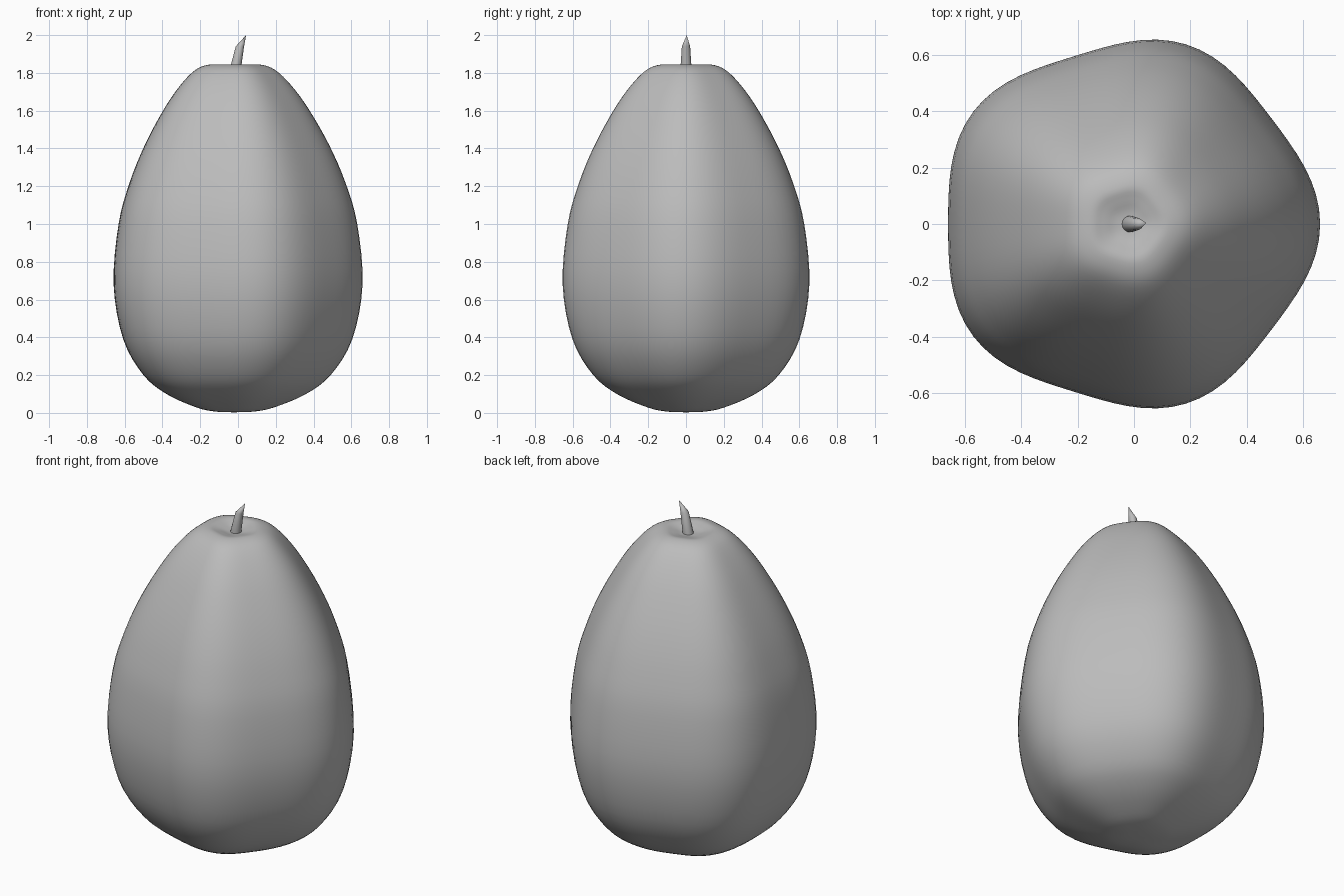
import bpy, bmesh, math
from mathutils import Vector

if "Cube" in bpy.data.objects:
    bpy.data.objects.remove(bpy.data.objects["Cube"])

grey = bpy.data.materials.new("plain grey")
grey.diffuse_color = (0.5, 0.5, 0.5, 1)
grey.use_nodes = True
grey.node_tree.nodes["Principled BSDF"].inputs["Base Color"].default_value = grey.diffuse_color


def smooth_path(pts, steps):
    """Catmull-Rom curve through the points."""
    p = [Vector(q) for q in pts]
    p = [2 * p[0] - p[1]] + p + [2 * p[-1] - p[-2]]
    out = []
    for i in range(1, len(p) - 2):
        a, b, c, d = p[i - 1:i + 3]
        for s in range(steps):
            t = s / steps
            out.append(0.5 * (2 * b + (c - a) * t + (2 * a - 5 * b + 4 * c - d) * t * t
                              + (3 * b - a - 3 * c + d) * t ** 3))
    return out + [p[-2]]


def skin(name, rings, start, end, angle):
    """Bridge rings of points and close both ends to a point."""
    bm = bmesh.new()
    loops = [[bm.verts.new(c) for c in r] for r in rings]
    n = len(loops[0])
    for a, b in zip(loops, loops[1:]):
        for i in range(n):
            j = (i + 1) % n
            bm.faces.new((a[i], a[j], b[j], b[i]))
    for loop, pole in ((loops[0], start), (loops[-1], end)):
        v = bm.verts.new(pole)
        for i in range(n):
            bm.faces.new((loop[i], loop[(i + 1) % n], v))
    bmesh.ops.recalc_face_normals(bm, faces=bm.faces)
    mesh = bpy.data.meshes.new(name)
    bm.to_mesh(mesh)
    bm.free()
    mesh.materials.append(grey)
    ob = bpy.data.objects.new(name, mesh)
    bpy.context.collection.objects.link(ob)
    bpy.context.view_layer.objects.active = ob
    ob.select_set(True)
    bpy.ops.object.shade_smooth_by_angle(angle=math.radians(angle))
    ob.select_set(False)


# Fruit body: five soft lobes swept along an egg profile, dimpled at the top
AXIS = -0.022
profile = [(0, 0.003), (0.1, 0.007), (0.2, 0.028), (0.36, 0.097), (0.49, 0.2),
           (0.6, 0.39), (0.652, 0.68), (0.625, 1.0), (0.565, 1.22), (0.482, 1.42),
           (0.378, 1.61), (0.29, 1.735), (0.21, 1.815), (0.14, 1.843),
           (0.09, 1.836), (0.045, 1.824), (0, 1.82)]
SEG = 80


def lobe(t):
    return 1 + 0.0344 * math.cos(5 * t) + 0.0107 * math.cos(2 * t)


path = smooth_path(profile, 4)
rings = []
for r, z in path[1:-1]:
    rings.append([(AXIS + r * lobe(t) * math.cos(t), r * lobe(t) * math.sin(t), z)
                  for t in (2 * math.pi * i / SEG for i in range(SEG))])
skin("fruit_body", rings, (AXIS, 0, 0.003), (AXIS, 0, 1.82), 60)

# Stem: leaning tapered stalk with a slanted point
stalk = [(-0.016, 1.8, 0.03), (-0.012, 1.83, 0.029), (0.01, 1.94, 0.022)]
rings = [[(x + r * math.cos(t), r * math.sin(t), z)
          for t in (2 * math.pi * i / 16 for i in range(16))] for x, z, r in stalk]
skin("stem", rings, (-0.016, 0, 1.8), (0.043, 0.004, 2.0), 40)
